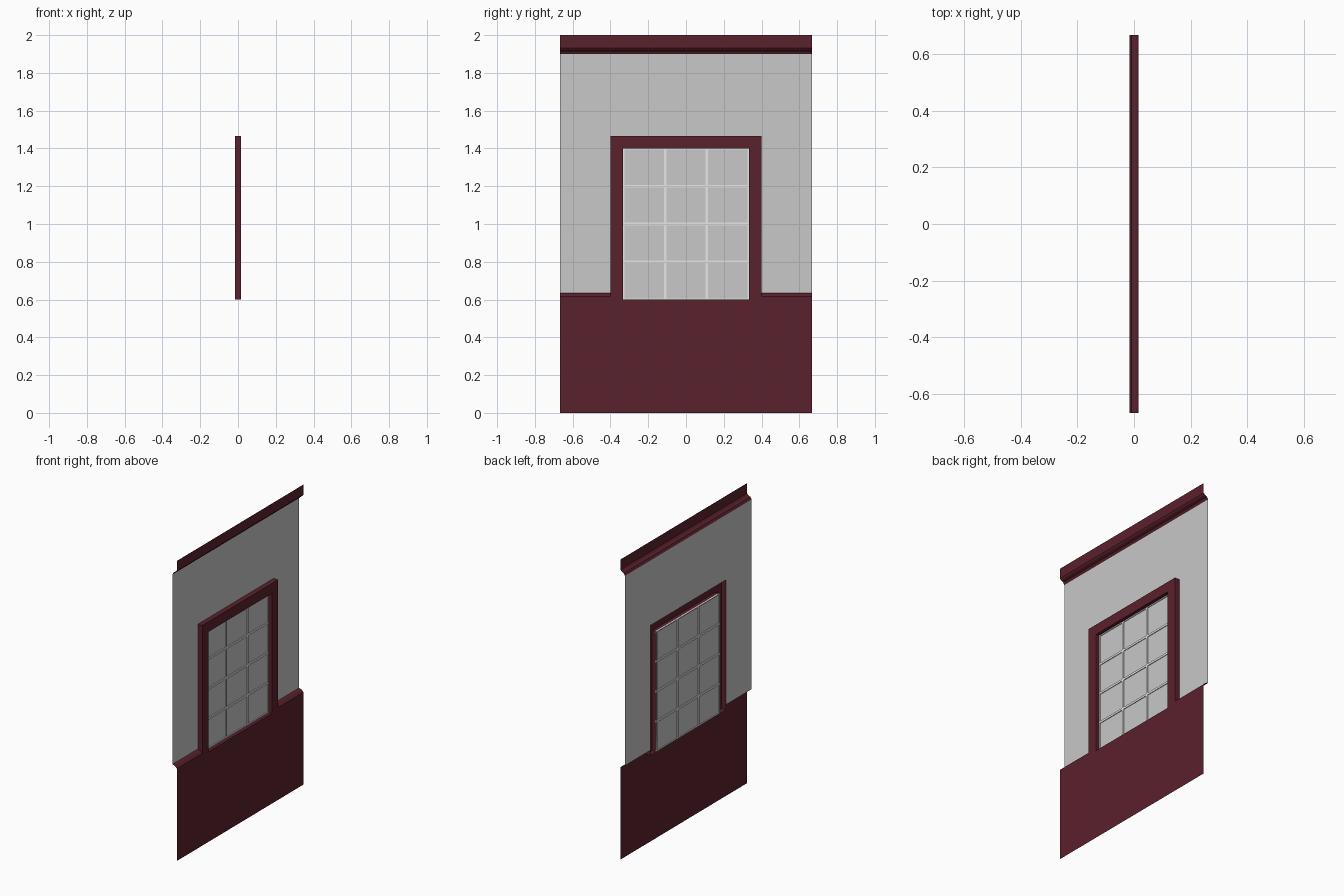
import bpy

cube = bpy.data.objects.get("Cube")
if cube:
    bpy.data.objects.remove(cube, do_unlink=True)

HALF = 0.667              # half width of the wall
FRONT, BACK = 0.0167, -0.0167
SILL, HEAD = 0.6, 1.4     # window opening heights
OPEN, TRIM = 0.333, 0.067 # opening half width, frame width
RAIL, CORNICE = 0.635, 1.9


def material(name, rgb):
    mat = bpy.data.materials.new(name)
    mat.use_nodes = True
    mat.diffuse_color = (*rgb, 1)
    bsdf = next(n for n in mat.node_tree.nodes if n.type == 'BSDF_PRINCIPLED')
    bsdf.inputs["Base Color"].default_value = (*rgb, 1)
    return mat


red = material("dark red paint", (0.102, 0.015, 0.025))
grey = material("light grey", (0.58, 0.58, 0.58))
white = material("white paint", (1, 1, 1))


def loft(name, rows, mat):
    """Sheet of quads between consecutive rows of points."""
    n = len(rows[0])
    faces = [(i * n + j, (i + 1) * n + j, (i + 1) * n + j + 1, i * n + j + 1)
             for i in range(len(rows) - 1) for j in range(n - 1)]
    mesh = bpy.data.meshes.new(name)
    mesh.from_pydata([p for row in rows for p in row], [], faces)
    mesh.materials.append(mat)
    obj = bpy.data.objects.new(name, mesh)
    bpy.context.collection.objects.link(obj)
    return obj


def strip(name, profile, y0, y1, mat):
    """Run an (x, z) profile along the wall."""
    return loft(name, [[(x, y0, z), (x, y1, z)] for x, z in profile], mat)


def arch(x, half, bottom, top):
    """Upside-down U path in the wall's plane."""
    return [(x, -half, bottom), (x, -half, top), (x, half, top), (x, half, bottom)]


def bar(name, size, centre):
    bpy.ops.mesh.primitive_cube_add(size=1, location=centre)
    obj = bpy.context.object
    obj.name = name
    obj.scale = size
    obj.data.materials.append(white)


# Wall sheets
outer = OPEN + TRIM
strip("lower_wall", [(FRONT, SILL), (FRONT, 0)], -HALF, HALF, red)
loft("upper_wall", [arch(BACK, HALF, RAIL, CORNICE),
                    arch(BACK, outer, RAIL, HEAD + TRIM)], grey)

# Cornice and chair rail mouldings
strip("cornice", [(FRONT, 2), (FRONT, 1.933), (0.008, 1.922),
                  (-0.008, 1.915), (BACK, CORNICE)], -HALF, HALF, red)
rail = [(BACK, RAIL), (0, 0.63), (FRONT, 0.615), (FRONT, SILL)]
strip("chair_rail_right", rail, -HALF, -outer, red)
strip("chair_rail_left", rail, outer, HALF, red)

# Window frame, open at the back, with its sill
section = [(TRIM, BACK), (TRIM, FRONT), (0, FRONT), (0, BACK)]
loft("window_frame", [arch(x, OPEN + o, SILL, HEAD + o) for o, x in section], red)
strip("window_sill", [(BACK, SILL), (FRONT, SILL)], -outer, outer, red)

# Glass and glazing bars
BAR, DEPTH, GLASS = 0.0133, 0.01, -0.0115
strip("window_panes", [(GLASS, HEAD), (GLASS, SILL)], -OPEN, OPEN, grey)
for i in range(4):
    edge = {0: 1, 3: -1}.get(i, 0)
    width = BAR / 2 if edge else BAR
    y = -OPEN + i * 2 * OPEN / 3 + edge * width / 2
    bar("upright_bar", (DEPTH, width, HEAD - SILL), (GLASS, y, (SILL + HEAD) / 2))
for i in range(5):
    edge = {0: 1, 4: -1}.get(i, 0)
    width = BAR / 2 if edge else BAR
    z = SILL + i * (HEAD - SILL) / 4 + edge * width / 2
    bar("cross_bar", (DEPTH, 2 * OPEN, width), (GLASS, 0, z))
